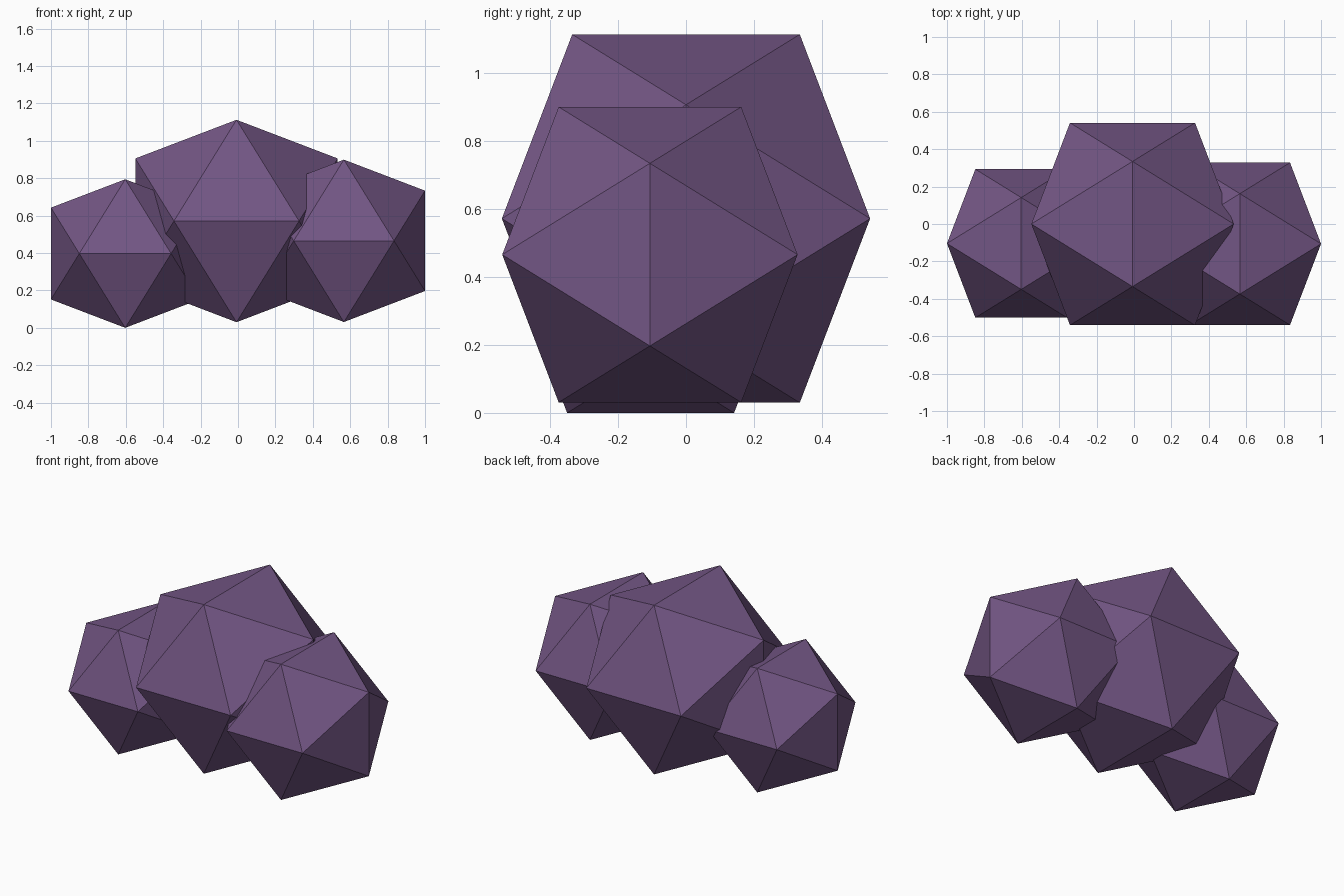
import bpy
import bmesh
from mathutils import Vector

cube = bpy.data.objects.get("Cube")
if cube:
    bpy.data.objects.remove(cube, do_unlink=True)

GOLDEN = (1 + 5 ** 0.5) / 2

# Single purple stone colour
stone = bpy.data.materials.new("purple stone")
stone.use_nodes = True
colour = (0.17, 0.092, 0.23, 1)
stone.diffuse_color = colour
bsdf = next(n for n in stone.node_tree.nodes if n.type == "BSDF_PRINCIPLED")
bsdf.inputs["Base Color"].default_value = colour
bsdf.inputs["Roughness"].default_value = 0.9


def rock(name, centre, half):
    """Twenty-sided rock: the hull of three crossed golden rectangles."""
    bm = bmesh.new()
    short = half / GOLDEN
    for s in (-short, short):
        for l in (-half, half):
            for corner in ((0, s, l), (s, l, 0), (l, 0, s)):
                bm.verts.new(Vector(corner))
    bmesh.ops.convex_hull(bm, input=bm.verts[:])
    bmesh.ops.recalc_face_normals(bm, faces=bm.faces[:])
    mesh = bpy.data.meshes.new(name)
    bm.to_mesh(mesh)
    bm.free()
    mesh.materials.append(stone)
    obj = bpy.data.objects.new(name, mesh)
    obj.location = centre
    bpy.context.collection.objects.link(obj)
    return obj


# Large middle rock flanked by two smaller ones
rock("middle_rock", (-0.008, 0, 0.571), 0.541)
rock("right_rock", (-0.603, -0.104, 0.397), 0.397)
rock("left_rock", (0.566, -0.106, 0.465), 0.434)
